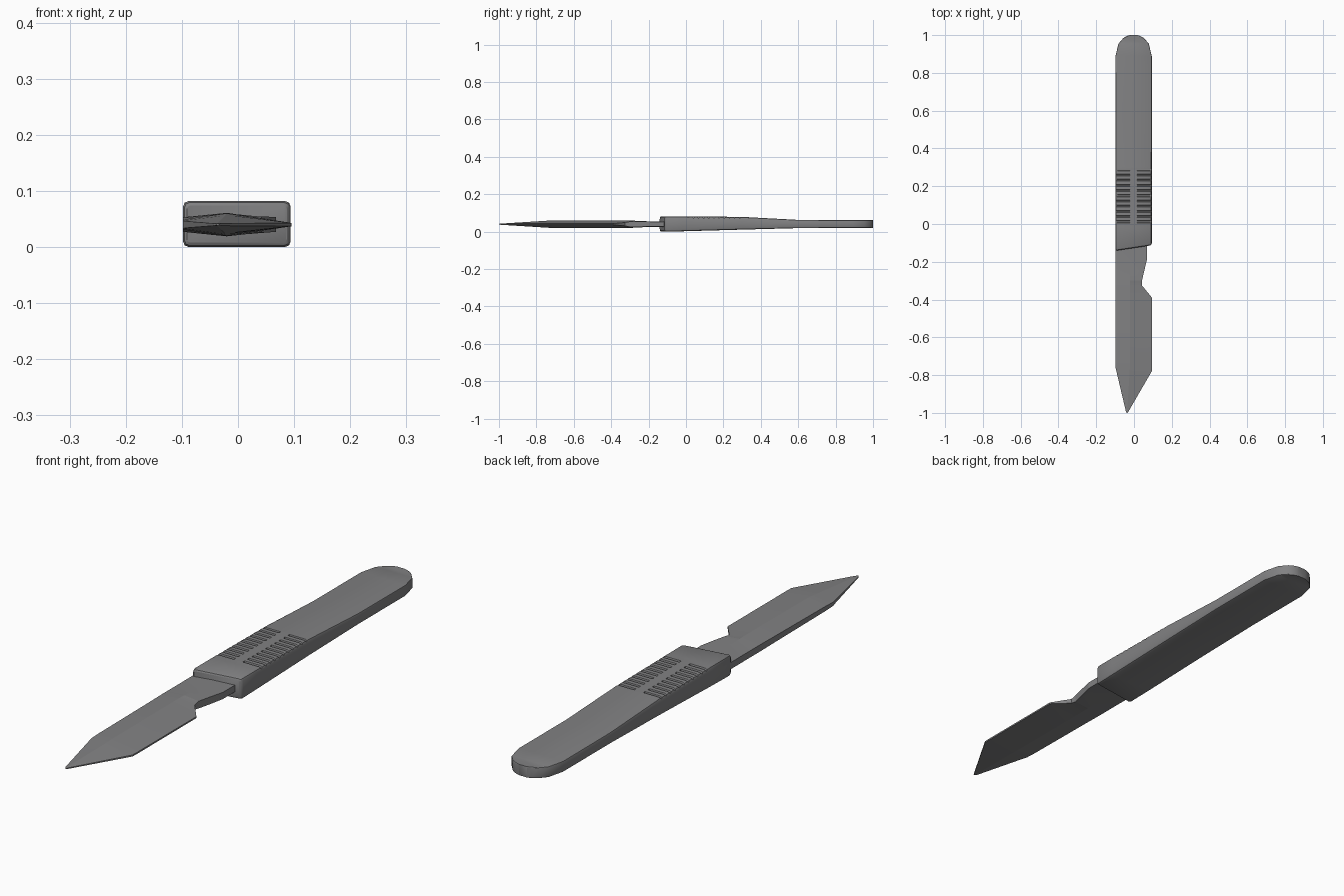
import bpy, bmesh

if "Cube" in bpy.data.objects:
    bpy.data.objects.remove(bpy.data.objects["Cube"])

steel = bpy.data.materials.new("grey_steel")
steel.diffuse_color = (0.22, 0.22, 0.225, 1)
steel.use_nodes = True
steel.node_tree.nodes["Principled BSDF"].inputs["Base Color"].default_value = steel.diffuse_color


def loft(name, rings):
    """Skin a list of equal-length rings and cap both ends."""
    bm = bmesh.new()
    loops = [[bm.verts.new(p) for p in ring] for ring in rings]
    n = len(loops[0])
    for a, b in zip(loops, loops[1:]):
        for i in range(n):
            j = (i + 1) % n
            bm.faces.new((a[i], a[j], b[j], b[i]))
    bm.faces.new(loops[0])
    bm.faces.new(loops[-1])
    bmesh.ops.recalc_face_normals(bm, faces=bm.faces)
    me = bpy.data.meshes.new(name)
    bm.to_mesh(me)
    bm.free()
    ob = bpy.data.objects.new(name, me)
    bpy.context.collection.objects.link(ob)
    me.materials.append(steel)
    return ob


def smooth(ob, angle):
    bpy.ops.object.select_all(action='DESELECT')
    ob.select_set(True)
    bpy.context.view_layer.objects.active = ob
    bpy.ops.object.shade_smooth_by_angle(angle=angle)


# Handle: rounded-rectangle sections (y, half width, bottom, top, corner, skew)
def handle_ring(y, w, zb, zt, c, skew):
    k = c * 0.3
    cx = -0.002
    pts = []
    for sx, sz in ((1, 1), (-1, 1), (-1, -1), (1, -1)):
        z = zt if sz > 0 else zb
        corner = [(sx * w, z - sz * c), (sx * (w - k), z - sz * k), (sx * (w - c), z)]
        pts += corner if sx * sz > 0 else corner[::-1]
    return [(cx + x, y + skew * x, z) for x, z in pts]


stations = [
    (-0.127, 0.089, 0.008, 0.074, 0.006, 0.15),
    (-0.124, 0.093, 0.003, 0.079, 0.008, 0.15),
    (-0.117, 0.096, 0.000, 0.082, 0.010, 0.15),
    (-0.02, 0.096, 0.002, 0.082, 0.010, 0),
    (0.30, 0.096, 0.011, 0.079, 0.010, 0),
    (0.60, 0.096, 0.019, 0.063, 0.006, 0),
    (0.89, 0.096, 0.020, 0.062, 0.004, 0),
    (0.955, 0.080, 0.020, 0.062, 0.004, 0),
    (0.985, 0.054, 0.020, 0.062, 0.004, 0),
    (0.996, 0.034, 0.020, 0.062, 0.004, 0),
    (1.0, 0.018, 0.020, 0.062, 0.004, 0),
]
handle = loft("handle", [handle_ring(*s) for s in stations])

# Grip grooves: two columns of shallow slots cut into the top of the handle
bm = bmesh.new()
for i in range(11):
    y = 0.012 + i * 0.0275
    for x0, x1 in ((-0.12, -0.022), (0.016, 0.12)):
        cube = bmesh.ops.create_cube(bm, size=1)["verts"]
        for v in cube:
            v.co.x = x0 if v.co.x < 0 else x1
            half = 0.003 if v.co.z < 0 else 0.009
            v.co.y = y + (half if v.co.y > 0 else -half)
            v.co.z = 0.0745 - 0.005 * max(0, y) if v.co.z < 0 else 0.09
me = bpy.data.meshes.new("groove_cutter")
bm.to_mesh(me)
bm.free()
cutter = bpy.data.objects.new("groove_cutter", me)
bpy.context.collection.objects.link(cutter)
cutter.hide_render = True
mod = handle.modifiers.new("grooves", 'BOOLEAN')
mod.operation = 'DIFFERENCE'
mod.solver = 'EXACT'
mod.object = cutter
bpy.context.view_layer.objects.active = handle
bpy.ops.object.modifier_apply(modifier=mod.name)
bpy.data.objects.remove(cutter)
smooth(handle, 0.5)


# Blade: six-point sections (y, spine x, ridge x, edge x, half thickness of each)
def blade_ring(y, xl, xm, xr, tl, tm, tr):
    z = 0.040
    return [(xl, y, z + tl), (xm, y, z + tm), (xr, y, z + tr),
            (xr, y, z - tr), (xm, y, z - tm), (xl, y, z - tl)]


blade_sections = [
    (-0.09, -0.098, -0.02, 0.068, 0.013, 0.015, 0.013),
    (-0.19, -0.098, -0.02, 0.068, 0.013, 0.015, 0.013),
    (-0.25, -0.098, -0.02, 0.054, 0.013, 0.017, 0.014),
    (-0.30, -0.098, -0.02, 0.042, 0.013, 0.020, 0.014),
    (-0.325, -0.098, -0.02, 0.042, 0.013, 0.021, 0.009),
    (-0.39, -0.098, -0.02, 0.095, 0.012, 0.021, 0.003),
    (-0.72, -0.098, -0.02, 0.095, 0.009, 0.020, 0.003),
    (-0.76, -0.098, -0.022, 0.095, 0.007, 0.0175, 0.003),
    (-0.78, -0.093, -0.023, 0.094, 0.006, 0.0162, 0.003),
    (-0.992, -0.043, -0.036, -0.029, 0.002, 0.003, 0.002),
    (-1.0, -0.038, -0.036, -0.034, 0.001, 0.002, 0.001),
]
blade = loft("blade", [blade_ring(*s) for s in blade_sections])
smooth(blade, 0.12)
